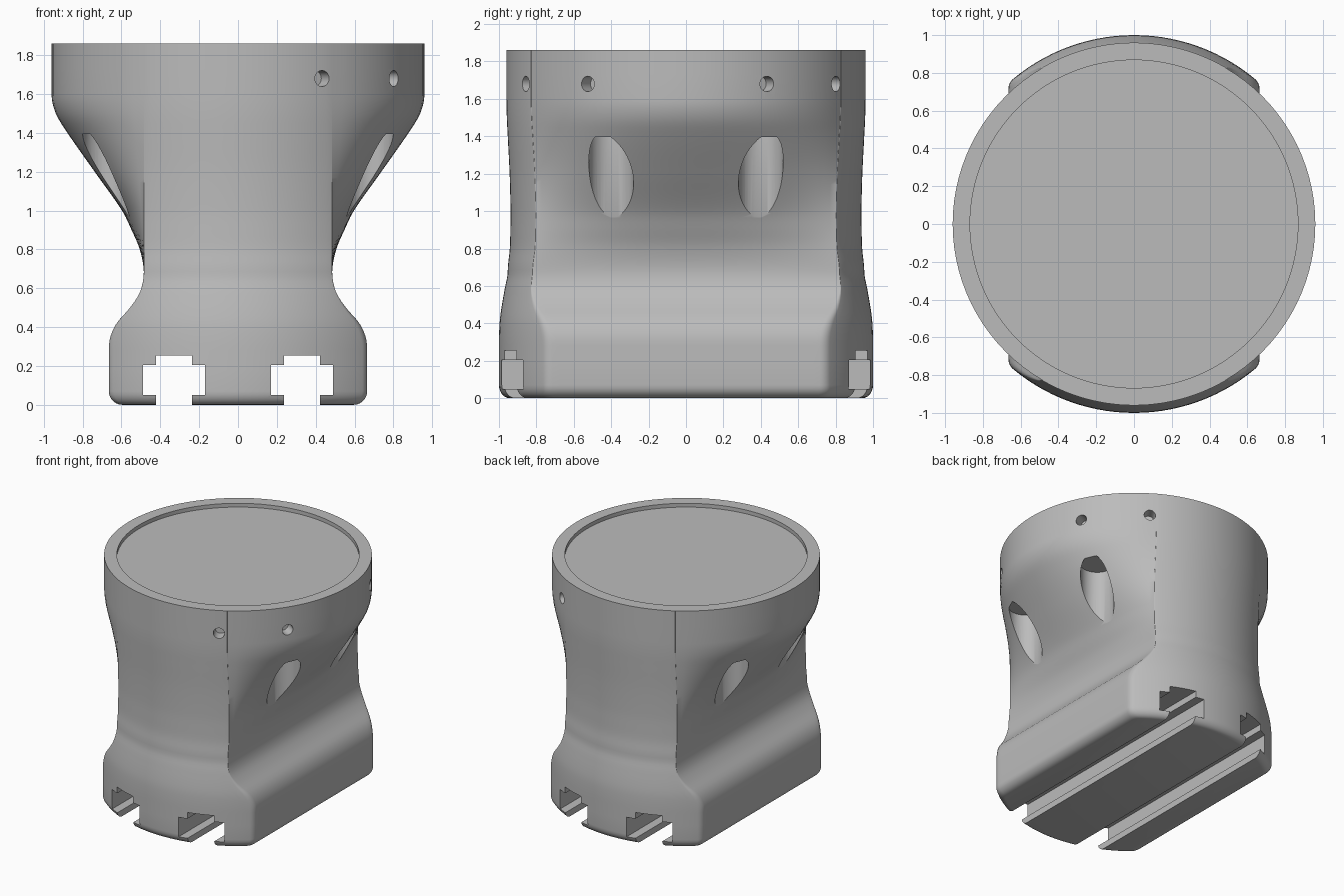
import bpy, bmesh, math
from mathutils import Matrix, Vector

if "Cube" in bpy.data.objects:
    bpy.data.objects.remove(bpy.data.objects["Cube"])

grey = bpy.data.materials.new("plain grey")
grey.diffuse_color = (0.5, 0.5, 0.5, 1)
grey.use_nodes = True
grey.node_tree.nodes["Principled BSDF"].inputs["Base Color"].default_value = grey.diffuse_color

# (height, side half width, front radius)
PROFILE = [(0.0, .665, 1.0), (.28, .665, 1.0), (.35, .657, .999), (.42, .625, .995),
           (.5, .556, .984), (.58, .505, .97), (.68, .485, .953), (.8, .506, .942),
           (.9, .548, .939), (1.0, .597, .938), (1.2, .738, .943), (1.4, .878, .953),
           (1.5, .938, .958), (1.6, .96, .96), (1.86, .96, .96)]
NECK_Z, NECK_X = .68, .485


def sample(z, col):
    """Smooth interpolation of one profile column."""
    p = PROFILE
    i = next(k for k in range(len(p) - 1) if z <= p[k + 1][0])

    def slope(k):
        if k in (0, 6, 13, len(p) - 1) or p[k][col] == p[k - 1][col] or p[k][col] == p[k + 1][col]:
            return 0
        return (p[k + 1][col] - p[k - 1][col]) / (p[k + 1][0] - p[k - 1][0])
    h = p[i + 1][0] - p[i][0]
    s = (z - p[i][0]) / h
    return ((2*s**3 - 3*s*s + 1) * p[i][col] + (s**3 - 2*s*s + s) * h * slope(i)
            + (3*s*s - 2*s**3) * p[i + 1][col] + (s**3 - s*s) * h * slope(i + 1))


def section(z):
    """Cross-section: round front and back, sides blending from flat to round."""
    width, r = sample(z, 1), sample(z, 2)
    c = NECK_X if z > NECK_Z else width
    k = min(1, max(0, (z - .35) / .27))
    f = .07 + (.003 - .07) * k * k * (3 - 2 * k)
    if z < .07:                                   # rounded bottom edge
        e = .07 - math.sqrt(.07**2 - (.07 - z)**2)
        c, r = c - e, r - e * .8
    cy = math.sqrt((r - f)**2 - (c - f)**2)
    rho = math.hypot(c, cy)
    t = (width - c) / (rho - c) if z > NECK_Z else 0
    a0, corner = math.atan2(cy, c), math.atan2(cy, c - f)
    half = []
    for i in range(33):                           # right side
        a = -a0 + 2 * a0 * i / 32
        half.append((c + t * (rho * math.cos(a) - c), rho * math.sin(a)))
    for i in range(1, 7):                         # corner fillet
        a = corner * i / 6
        half.append((c - f + f * math.cos(a), cy + f * math.sin(a)))
    for i in range(1, 28):                        # back arc
        a = corner + (math.pi - 2 * corner) * i / 28
        half.append((r * math.cos(a), r * math.sin(a)))
    for i in range(6, 0, -1):                     # other corner fillet
        a = corner * i / 6
        half.append((-(c - f + f * math.cos(a)), cy + f * math.sin(a)))
    return half + [(-x, -y) for x, y in half]


def finish(bm, name):
    bmesh.ops.recalc_face_normals(bm, faces=bm.faces)
    me = bpy.data.meshes.new(name)
    bm.to_mesh(me)
    bm.free()
    me.materials.append(grey)
    ob = bpy.data.objects.new(name, me)
    bpy.context.collection.objects.link(ob)
    return ob


# body lofted through the cross-sections
levels = [.07 * (1 - math.cos(i * math.pi / 12)) for i in range(7)]
levels += [.18, .28] + [.28 + 1.32 * i / 52 for i in range(1, 53)] + [1.73, 1.86]
bm = bmesh.new()
rings = [[bm.verts.new((x, y, z)) for x, y in section(z)] for z in levels]
n = len(rings[0])
for a, b in zip(rings, rings[1:]):
    for i in range(n):
        j = (i + 1) % n
        bm.faces.new((a[i], a[j], b[j], b[i]))
bm.faces.new(rings[0][::-1])
bm.faces.new(rings[-1])
body = finish(bm, "adapter_body")


def cylinder(name, r, depth, matrix, sides):
    bm = bmesh.new()
    bmesh.ops.create_cone(bm, cap_ends=True, segments=sides, radius1=r, radius2=r,
                          depth=depth, matrix=matrix)
    return finish(bm, name)


cutters = []
# shallow recess in the top
cutters.append(cylinder("top_recess", .868, .2, Matrix.Translation((0, 0, 1.93)), 128))

# upright screw pockets opening through the flared sides
for sx in (-1, 1):
    for sy in (-1, 1):
        cutters.append(cylinder("screw_pocket", .12, .65,
                                Matrix.Translation((sx * .68, sy * .4, 1.07)), 40))

# radial pin holes in the collar
for deg in (-63.2, -33.2, 26.8, 56.8):
    a = math.radians(deg)
    d = Vector((math.cos(a), math.sin(a), 0))
    m = Matrix.Translation(d * .94 + Vector((0, 0, 1.68))) @ d.to_track_quat('Z', 'Y').to_matrix().to_4x4()
    cutters.append(cylinder("pin_hole", .041, .14, m, 28))

# rail slots running front to back under the base
half = [(.093, -.1), (.093, .05), (.16, .05), (.16, .205), (.093, .205), (.093, .255)]
outline = half + [(-x, z) for x, z in reversed(half)]
for sx in (-1, 1):
    bm = bmesh.new()
    face = bm.faces.new([bm.verts.new((sx * .33 + x, -1.2, z)) for x, z in outline])
    ext = bmesh.ops.extrude_face_region(bm, geom=[face])
    bmesh.ops.translate(bm, vec=(0, 2.4, 0),
                        verts=[v for v in ext["geom"] if isinstance(v, bmesh.types.BMVert)])
    cutters.append(finish(bm, "rail_slot"))

# cut everything out of the body, then remove the cutters
bpy.ops.object.select_all(action='DESELECT')
bpy.context.view_layer.objects.active = body
body.select_set(True)
for cut in cutters:
    mod = body.modifiers.new("cut", 'BOOLEAN')
    mod.operation, mod.solver, mod.object = 'DIFFERENCE', 'EXACT', cut
    bpy.ops.object.modifier_apply(modifier=mod.name)
for cut in cutters:
    bpy.data.objects.remove(cut)
bpy.ops.object.shade_smooth_by_angle(angle=math.radians(30))
